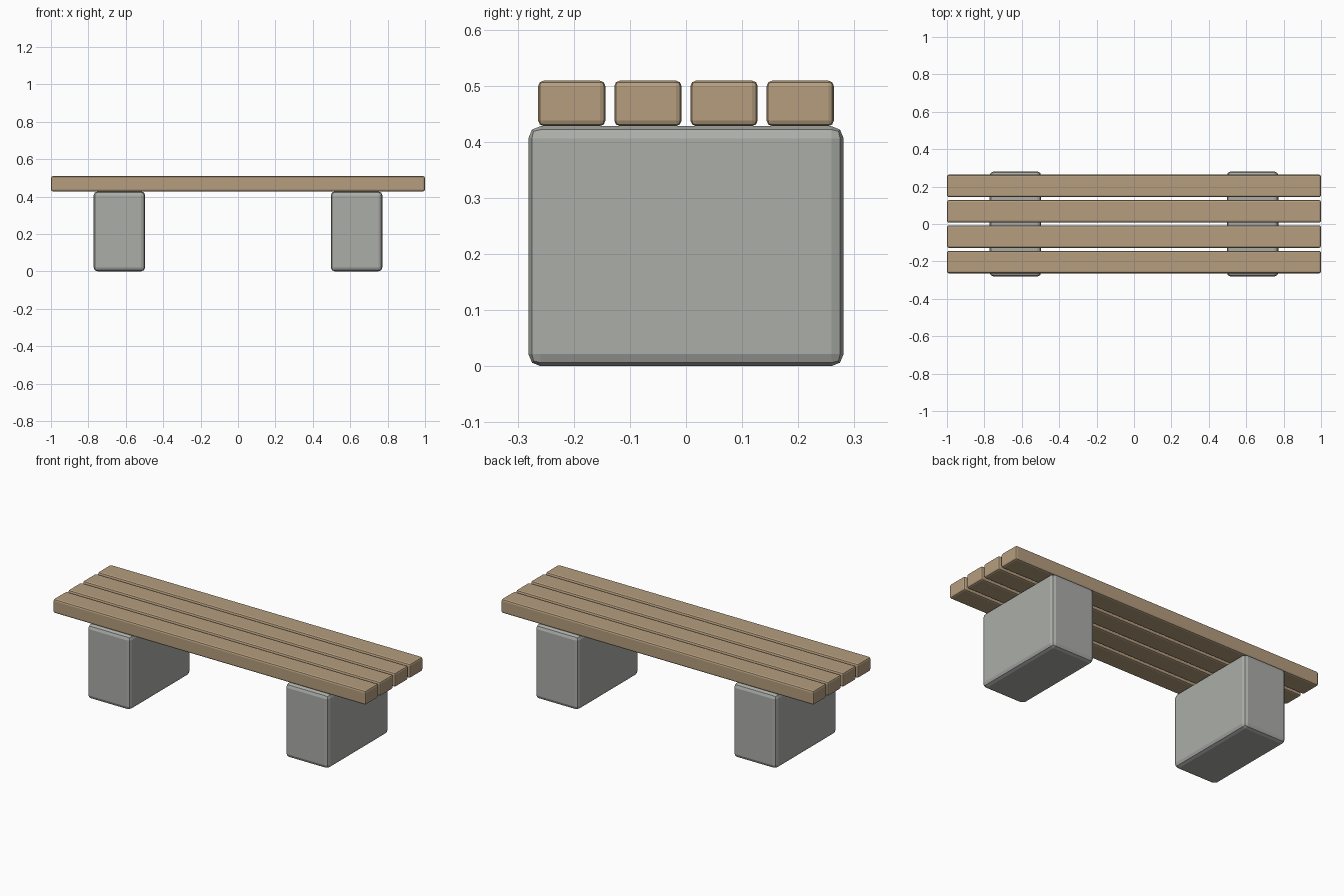
import bpy

cube = bpy.data.objects.get("Cube")
if cube:
    bpy.data.objects.remove(cube, do_unlink=True)


def make_material(name, rgb):
    mat = bpy.data.materials.new(name)
    mat.use_nodes = True
    mat.diffuse_color = (*rgb, 1)
    mat.node_tree.nodes["Principled BSDF"].inputs["Base Color"].default_value = (*rgb, 1)
    return mat


def rounded_box(name, center, size, radius, mat):
    bpy.ops.mesh.primitive_cube_add(size=1, location=center)
    obj = bpy.context.object
    obj.name = name
    obj.scale = size
    bpy.ops.object.transform_apply(location=False, rotation=False, scale=True)
    bevel = obj.modifiers.new("rounded_edges", 'BEVEL')
    bevel.width = radius
    bevel.segments = 2
    obj.data.materials.append(mat)
    return obj


wood = make_material("tan wood", (0.46, 0.34, 0.21))
concrete = make_material("grey concrete", (0.41, 0.42, 0.395))

LEG_HEIGHT = 0.428
SLAT_HEIGHT = 0.081
SLAT_PITCH = 0.1357

# Concrete support blocks
for side, x in (("right", -0.634), ("left", 0.634)):
    rounded_box(f"{side}_support", (x, 0, LEG_HEIGHT / 2),
                (0.276, 0.562, LEG_HEIGHT), 0.022, concrete)

# Seat slats, front to back
for i in range(4):
    rounded_box(f"seat_slat_{i + 1}",
                (0, (i - 1.5) * SLAT_PITCH, LEG_HEIGHT + SLAT_HEIGHT / 2),
                (2, 0.12, SLAT_HEIGHT), 0.01, wood)
